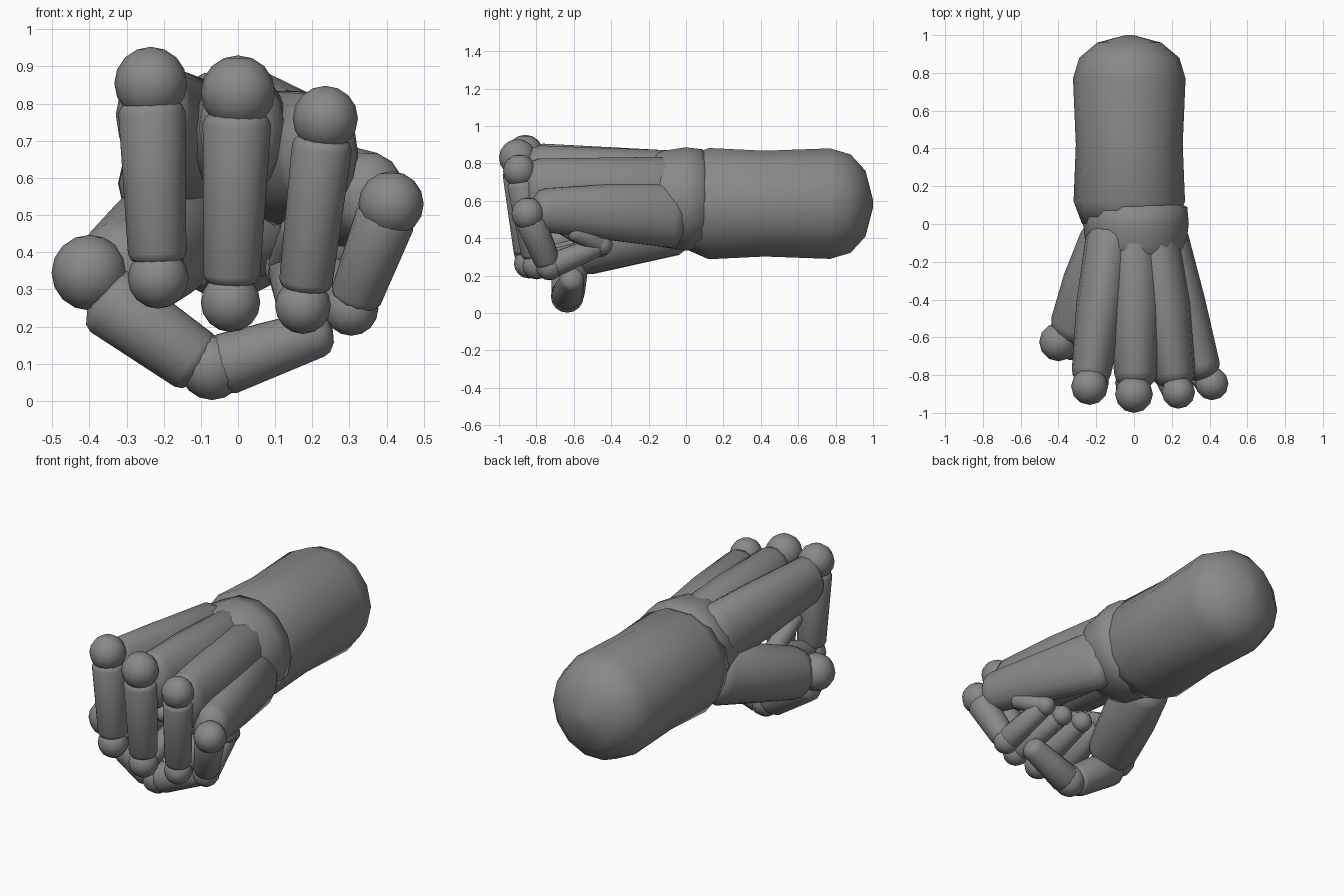
import bpy, bmesh, math
from mathutils import Vector

if "Cube" in bpy.data.objects:
    bpy.data.objects.remove(bpy.data.objects["Cube"])

SIDES = 14
skin = bpy.data.materials.new("dark_grey")
skin.diffuse_color = (0.25, 0.25, 0.25, 1)
skin.use_nodes = True
skin.node_tree.nodes["Principled BSDF"].inputs["Base Color"].default_value = skin.diffuse_color


def loft(name, p0, p1, stations):
    """Skin elliptical rings along p0-p1; station = (distance, side radius, up radius)."""
    p0, p1 = Vector(p0), Vector(p1)
    d = (p1 - p0).normalized()
    hint = Vector((0, 0, 1)) if abs(d.z) < 0.8 else Vector((0, 1, 0))
    side = d.cross(hint).normalized()
    up = side.cross(d)
    bm = bmesh.new()
    rings = []
    for dist, a, b in stations:
        c = p0 + d * dist
        rings.append([bm.verts.new(c + side * a * math.cos(t) + up * b * math.sin(t))
                      for t in (2 * math.pi * i / SIDES for i in range(SIDES))])
    for r, s in zip(rings, rings[1:]):
        for i in range(SIDES):
            j = (i + 1) % SIDES
            bm.faces.new((r[i], r[j], s[j], s[i]))
    bm.faces.new(rings[0][::-1])
    bm.faces.new(rings[-1])
    bmesh.ops.recalc_face_normals(bm, faces=bm.faces)
    for f in bm.faces:
        f.smooth = True
    me = bpy.data.meshes.new(name)
    bm.to_mesh(me)
    bm.free()
    me.materials.append(skin)
    ob = bpy.data.objects.new(name, me)
    bpy.context.collection.objects.link(ob)
    return ob


def limb(name, p0, s0, p1, s1, cap=0.5, bulge=1.0):
    """Tapered round-ended segment; s = (side radius, up radius)."""
    n = (Vector(p1) - Vector(p0)).length
    st = []
    for ang in (5, 35, 65, 90):
        k, e = math.sin(math.radians(ang)), math.cos(math.radians(ang))
        st.append((-e * min(s0) * cap, s0[0] * k, s0[1] * k))
    st.append((n / 2, (s0[0] + s1[0]) / 2 * bulge, (s0[1] + s1[1]) / 2))
    for ang in (90, 65, 35, 5):
        k, e = math.sin(math.radians(ang)), math.cos(math.radians(ang))
        st.append((n + e * min(s1) * cap, s1[0] * k, s1[1] * k))
    return loft(name, p0, p1, st)


def ball(name, c, r):
    bpy.ops.mesh.primitive_uv_sphere_add(segments=12, ring_count=8, radius=r, location=c)
    ob = bpy.context.object
    ob.name = name
    ob.data.materials.append(skin)
    bpy.ops.object.shade_smooth()
    return ob


# Forearm and wrist
loft("forearm", (-0.025, 0, 0.585), (-0.025, 1, 0.585), [
    (-0.02, 0.12, 0.12), (0.0, 0.25, 0.25), (0.12, 0.295, 0.305), (0.42, 0.283, 0.29),
    (0.77, 0.298, 0.303), (0.88, 0.265, 0.27), (0.96, 0.17, 0.18), (1.0, 0.02, 0.02)])
loft("wrist", (0.01, -0.24, 0.61), (0.01, 0.12, 0.61), [
    (0, 0.1, 0.1), (0.03, 0.22, 0.22), (0.12, 0.265, 0.265), (0.24, 0.28, 0.283),
    (0.33, 0.272, 0.272), (0.36, 0.2, 0.2)])

# name: hand bone start/size, end/size, bulge, knuckle, r, mid joint, r, end joint, tip
fingers = {
    "index": ((-0.13, -0.1, 0.685), (0.13, 0.19), (-0.225, -0.78, 0.77), (0.105, 0.14), 1.1,
              (-0.235, -0.86, 0.855), 0.098, (-0.215, -0.84, 0.33), 0.082,
              (-0.2, -0.5, 0.45), (-0.2, -0.71, 0.57)),
    "middle": ((0.0, -0.1, 0.695), (0.135, 0.18), (0.01, -0.79, 0.735), (0.115, 0.165), 1.15,
               (0.0, -0.9, 0.83), 0.1, (-0.02, -0.84, 0.265), 0.08,
               (-0.02, -0.47, 0.375), (-0.01, -0.67, 0.49)),
    "ring": ((0.11, -0.1, 0.65), (0.135, 0.19), (0.215, -0.79, 0.665), (0.11, 0.165), 1.15,
             (0.235, -0.89, 0.76), 0.088, (0.175, -0.8, 0.255), 0.075,
             (0.13, -0.46, 0.355), (0.16, -0.65, 0.46)),
    "little": ((0.18, -0.08, 0.53), (0.11, 0.185), (0.355, -0.75, 0.55), (0.1, 0.12), 1.05,
               (0.412, -0.845, 0.53), 0.088, (0.305, -0.73, 0.248), 0.073,
               (0.26, -0.45, 0.365), (0.335, -0.59, 0.428)),
}
for n, (m0, s0, m1, s1, g, k, kr, p, pr, d, t) in fingers.items():
    limb(n + "_hand_bone", m0, s0, m1, s1, 0.8, g)
    ball(n + "_knuckle", k, kr)
    K, P, D, T = map(Vector, (k, p, d, t))
    a, b = kr * 0.92, pr * 0.96
    limb(n + "_lower_segment", K.lerp(P, 0.15), (a, a), K.lerp(P, 0.87), (b, b), 0.5)
    ball(n + "_middle_joint", p, pr)
    limb(n + "_middle_segment", P.lerp(D, 0.1), (0.068, 0.068), P.lerp(D, 0.9), (0.054, 0.054))
    ball(n + "_end_joint", d, 0.058)
    limb(n + "_tip_segment", D.lerp(T, 0.1), (0.053, 0.053), t, (0.047, 0.047), 0.8)

# Thumb, folded under the fingers
limb("thumb_hand_bone", (-0.15, -0.09, 0.475), (0.14, 0.175), (-0.305, -0.54, 0.345), (0.14, 0.145), 0.7, 1.08)
ball("thumb_knuckle", (-0.4, -0.625, 0.345), 0.102)
limb("thumb_lower_segment", (-0.34, -0.62, 0.265), (0.1, 0.1), (-0.12, -0.63, 0.11), (0.09, 0.09), 0.5)
ball("thumb_joint", (-0.07, -0.635, 0.09), 0.088)
limb("thumb_tip_segment", (-0.03, -0.635, 0.1), (0.085, 0.085), (0.21, -0.61, 0.18), (0.066, 0.066), 0.7)
